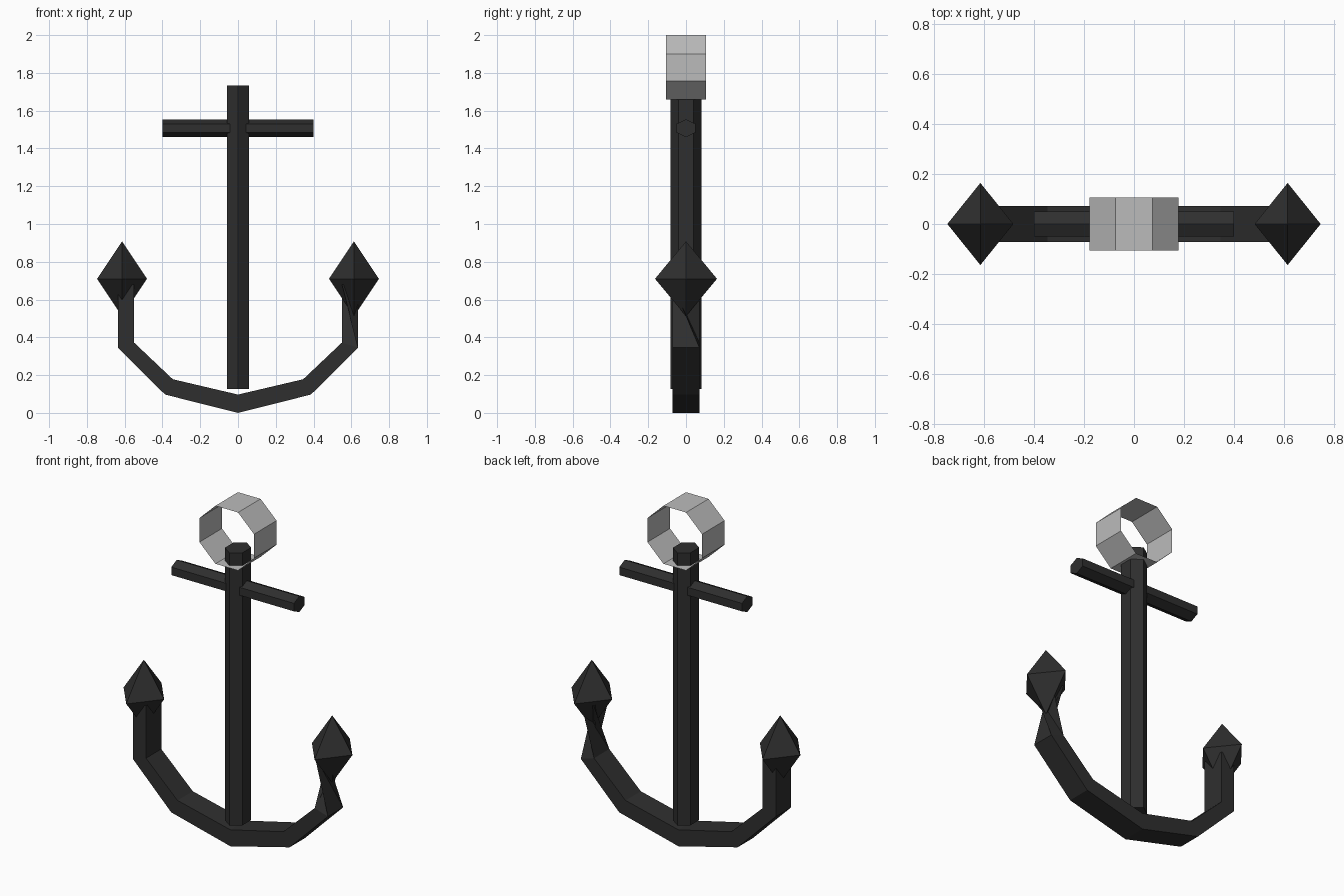
import bpy, bmesh, math

if "Cube" in bpy.data.objects:
    bpy.data.objects.remove(bpy.data.objects["Cube"])


def material(name, v):
    m = bpy.data.materials.new(name)
    m.diffuse_color = (v, v, v, 1)
    m.use_nodes = True
    m.node_tree.nodes["Principled BSDF"].inputs["Base Color"].default_value = m.diffuse_color
    return m


iron = material("dark iron", 0.028)
steel = material("light grey steel", 0.5)


def make(name, bm, mat):
    bmesh.ops.recalc_face_normals(bm, faces=bm.faces)
    me = bpy.data.meshes.new(name)
    bm.to_mesh(me)
    bm.free()
    me.materials.append(mat)
    ob = bpy.data.objects.new(name, me)
    bpy.context.collection.objects.link(ob)
    return ob


def prism(name, sides, turn, section, start, end, mat, caps=True):
    """Extrude a polygon; section(u, v, t) places it in space."""
    bm = bmesh.new()
    loops = []
    for t in (start, end):
        angles = [turn + 2 * math.pi * i / sides for i in range(sides)]
        loops.append([bm.verts.new(section(math.cos(a), math.sin(a), t)) for a in angles])
    a, b = loops
    for i in range(sides):
        j = (i + 1) % sides
        bm.faces.new((a[i], a[j], b[j], b[i]))
    if caps:
        bm.faces.new(a)
        bm.faces.new(b)
    return make(name, bm, mat)


# Shank: upright hexagonal bar
prism("shank", 6, math.pi / 2,
      lambda u, v, t: (u * 0.057 / math.cos(math.pi / 6), v * 0.081, t), 0.127, 1.733, iron)

# Stock: hexagonal crossbar
prism("stock", 6, math.pi / 2,
      lambda u, v, t: (t, u * 0.05 / math.cos(math.pi / 6), 1.507 + v * 0.047), -0.4, 0.4, iron)

# Ring: open octagonal band without thickness
c8 = math.cos(math.pi / 8)
prism("ring", 8, math.pi / 8,
      lambda u, v, t: (u * 0.178 / c8, t, 1.829 + v * 0.171 / c8), -0.105, 0.105, steel, caps=False)

# Arms: rectangular section swept along a bent path (inner xz, outer xz)
half = [((0.345, 0.178), (0.386, 0.097)),
        ((0.55, 0.372), (0.636, 0.345)),
        ((0.55, 0.68), (0.636, 0.68))]
path = [((-p[0], p[1]), (-q[0], q[1])) for p, q in reversed(half)]
path += [((0, 0.097), (0, 0.0))] + half
bm = bmesh.new()
rows = []
for (xi, zi), (xo, zo) in path:
    rows.append([bm.verts.new(c) for c in ((xi, -0.071, zi), (xo, -0.071, zo),
                                           (xo, 0.071, zo), (xi, 0.071, zi))])
# the right-hand end is twisted half a turn, which pinches it to a waist
rows[-1] = rows[-1][2:] + rows[-1][:2]
for k, (a, b) in enumerate(zip(rows, rows[1:])):
    for i in range(4):
        j = (i + 1) % 4
        if k == len(rows) - 2:
            bm.faces.new((a[i], a[j], b[j]))
            bm.faces.new((a[i], b[j], b[i]))
        else:
            bm.faces.new((a[i], a[j], b[j], b[i]))
bm.faces.new(rows[0])
bm.faces.new(rows[-1])
make("arms", bm, iron)

# Flukes: four-sided double pyramids on the arm ends
for side, x in (("left", -0.614), ("right", 0.614)):
    bm = bmesh.new()
    belt = [bm.verts.new((x + dx, dy, 0.71))
            for dx, dy in ((0.132, 0), (0, 0.164), (-0.132, 0), (0, -0.164))]
    for z in (0.908, 0.512):
        tip = bm.verts.new((x, 0, z))
        for i in range(4):
            bm.faces.new((belt[i], belt[(i + 1) % 4], tip))
    make(side + "_fluke", bm, iron)
